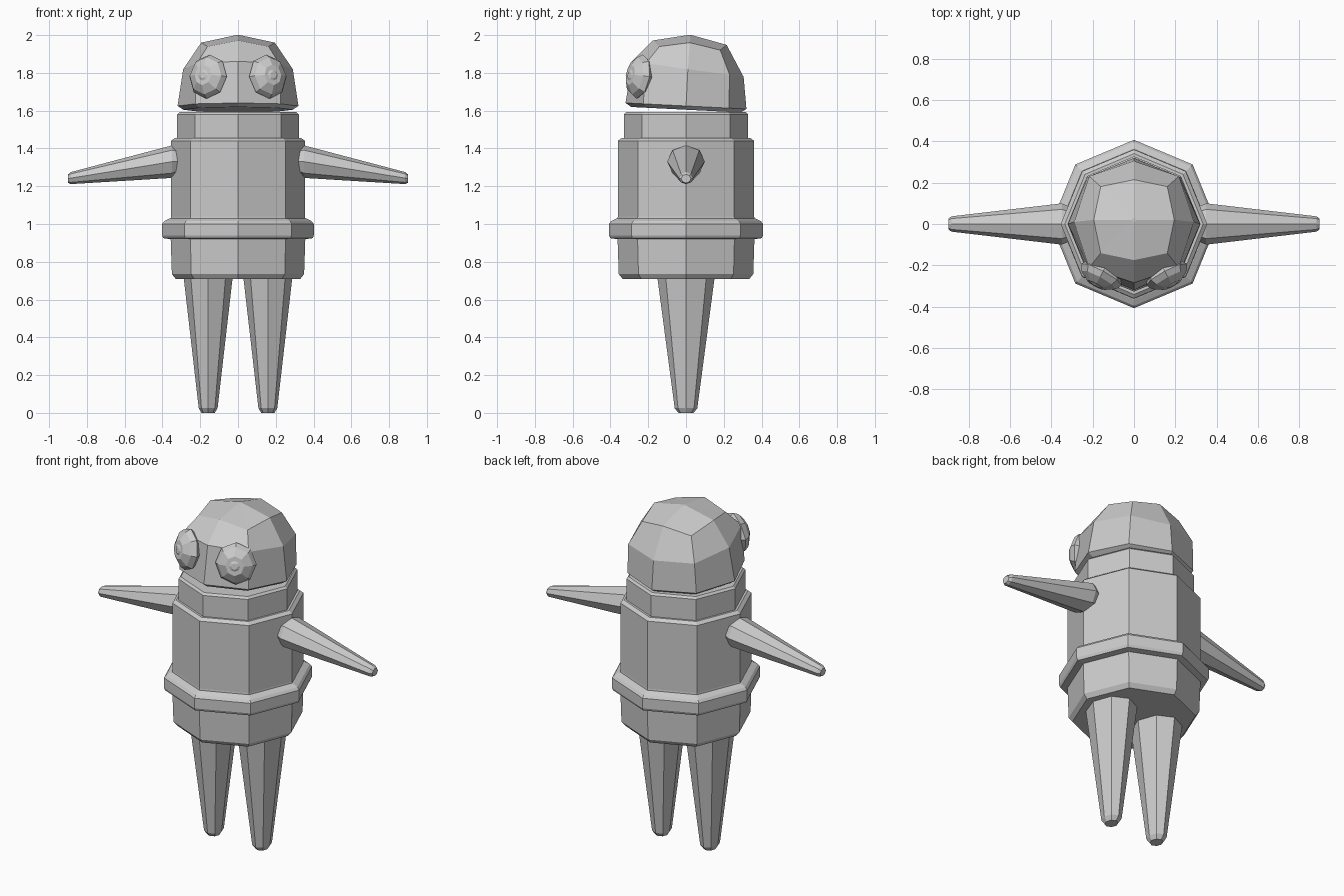
import bpy, bmesh, math
from mathutils import Matrix, Vector

if "Cube" in bpy.data.objects:
    bpy.data.objects.remove(bpy.data.objects["Cube"])

grey = bpy.data.materials.new("plain grey")
grey.diffuse_color = (0.6, 0.6, 0.6, 1)
grey.use_nodes = True
grey.node_tree.nodes["Principled BSDF"].inputs["Base Color"].default_value = grey.diffuse_color


def loft(name, rings, matrix=Matrix()):
    """Skin a stack of rings, close both ends."""
    bm = bmesh.new()
    loops = [[bm.verts.new(p) for p in ring] for ring in rings]
    for a, b in zip(loops, loops[1:]):
        n = len(a)
        for i in range(n):
            j = (i + 1) % n
            bm.faces.new((a[i], a[j], b[j], b[i]))
    bm.faces.new(loops[0][::-1])
    bm.faces.new(loops[-1])
    bmesh.ops.transform(bm, matrix=matrix, verts=bm.verts)
    bmesh.ops.recalc_face_normals(bm, faces=bm.faces)
    mesh = bpy.data.meshes.new(name)
    bm.to_mesh(mesh)
    bm.free()
    mesh.materials.append(grey)
    obj = bpy.data.objects.new(name, mesh)
    bpy.context.collection.objects.link(obj)
    return obj


def ring(rx, ry, z, cy=0.0, tilt=0.0, corner=1.0, drop=0.0):
    """Eight points; odd ones (corners) may be scaled out and dropped."""
    pts = []
    for i in range(8):
        a = i * math.pi / 4
        k = corner if i % 2 else 1
        x, y = k * rx * math.cos(a), k * ry * math.sin(a)
        pts.append(Vector((x, y + cy, z - tilt * y - drop * (i % 2))))
    return pts


def lathe(name, profile):
    return loft(name, [ring(r, r + 0.006, z) for r, z in profile])


# torso pieces
lathe("hips", [(0.33, 0.71), (0.35, 0.735), (0.357, 0.94)])
lathe("belt", [(0.36, 0.92), (0.395, 0.925), (0.402, 0.94), (0.402, 1.0),
               (0.39, 1.015), (0.36, 1.03)])
lathe("torso", [(0.36, 1.0), (0.355, 1.04), (0.355, 1.44), (0.335, 1.455)])
lathe("neck", [(0.322, 1.44), (0.322, 1.58), (0.31, 1.592)])

# head: faceted dome leaning a little forward
head = loft("head", [
    ring(0.29, 0.29, 1.605, 0, 0.05),
    ring(0.32, 0.32, 1.625, 0, 0.05),
    ring(0.29, 0.295, 1.82, 0.01, 0.14, 1.06),
    ring(0.195, 0.195, 1.96, 0.02, 0.06, 1.17, 0.03),
    ring(0.01, 0.01, 2.0, 0.02)])

# tapered limbs
for s, side in ((-1, "left"), (1, "right")):
    loft(side + "_leg", [ring(rx, ry, z) for rx, ry, z in (
        (0.035, 0.04, 0.0), (0.05, 0.06, 0.025), (0.13, 0.152, 0.72))],
        Matrix.Translation((s * 0.158, 0, 0)))

    arm = []
    for x, z, r in ((0.29, 1.335, 0.075), (0.35, 1.33, 0.1),
                    (0.885, 1.243, 0.037), (0.9, 1.24, 0.026)):
        arm.append([Vector((s * x, p.x, z + p.y * 0.86)) for p in ring(r, r, 0)])
    loft(side + "_arm", arm)

    # eyes: flattened faceted domes turned outward
    out = Vector((s * 0.46, -0.86, 0.16)).to_track_quat('Z', 'Y').to_matrix().to_4x4()
    place = Matrix.Translation((s * 0.158, -0.245, 1.78)) @ out
    loft(side + "_eye", [ring(0.09, 0.095, -0.03), ring(0.112, 0.118, 0.0),
                         ring(0.095, 0.1, 0.03),
                         ring(0.05, 0.055, 0.058)], place)
    loft(side + "_pupil", [ring(0.03, 0.03, 0.04), ring(0.03, 0.03, 0.058),
                           ring(0.018, 0.018, 0.064)], place)
